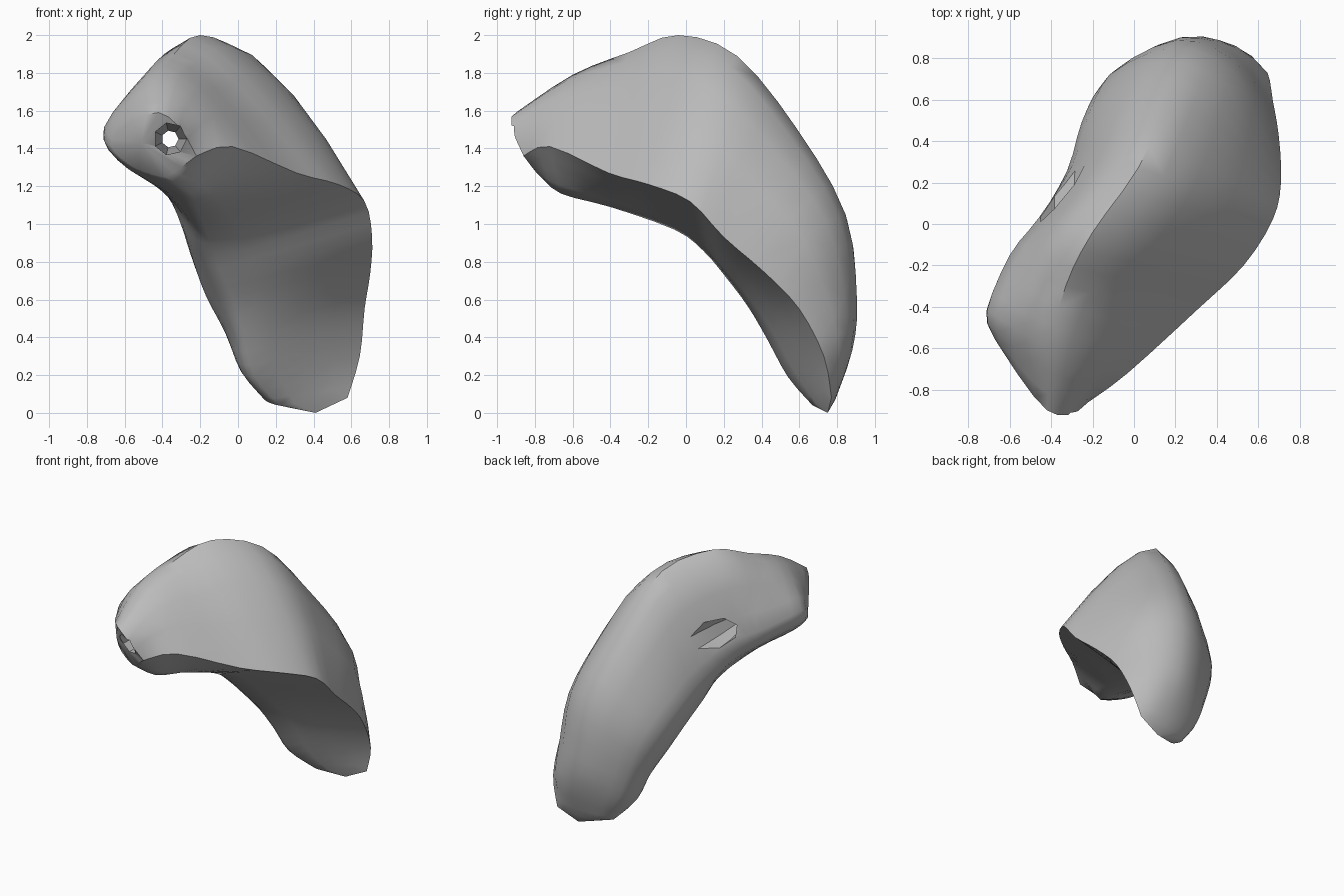
import bpy, bmesh, math
from mathutils import Vector

if "Cube" in bpy.data.objects:
    bpy.data.objects.remove(bpy.data.objects["Cube"])

# Stone colour
stone = bpy.data.materials.new("stone_grey")
stone.diffuse_color = (0.5, 0.5, 0.5, 1)
stone.use_nodes = True
stone.node_tree.nodes["Principled BSDF"].inputs["Base Color"].default_value = stone.diffuse_color

# Long guide lines of the stone, each from the front end to the lower tip
RIDGE = [(-.42, -.90, 1.59), (-.40, -.60, 1.79), (-.33, -.30, 1.91), (-.20, -.04, 2.0), (.02, .27, 1.89),
         (.16, .59, 1.50), (.28, .845, 1.05), (.32, .905, .60), (.36, .88, .33), (.38, .79, .07)]
RIM = [(-.22, -.86, 1.36), (-.03, -.72, 1.41), (.31, -.41, 1.27), (.53, -.20, 1.21), (.67, .02, 1.12),
       (.71, .20, .93), (.70, .42, .74), (.67, .60, .55), (.645, .73, .30), (.58, .77, .08)]
UNDER = [(-.38, -.77, 1.25), (-.25, -.66, 1.16), (-.22, -.40, 1.09), (-.17, -.06, .97), (-.13, .09, .86),
         (-.08, .21, .72), (-.01, .33, .56), (.04, .43, .39), (.09, .54, .19), (.22, .67, .04)]
LOWER = [(-.57, -.67, 1.31), (-.58, -.50, 1.29), (-.46, -.25, 1.22), (-.33, .0, 1.10), (-.28, .17, .95),
         (-.235, .34, .80), (-.17, .48, .62), (-.06, .56, .41), (.015, .61, .22), (.14, .70, .07)]
FLANK = [(-.67, -.56, 1.45), (-.71, -.42, 1.51), (-.60, -.15, 1.45), (-.46, .03, 1.38), (-.30, .28, 1.23),
         (-.22, .53, 1.03), (-.12, .72, .78), (-.01, .77, .45), (.08, .77, .23), (.22, .76, .07)]
STEPS = 3   # rings per span
SIDE = 4    # points per side


def hermite(a, b, ma, mb, t):
    return (a * (2*t**3 - 3*t**2 + 1) + ma * (t**3 - 2*t**2 + t)
            + b * (3*t**2 - 2*t**3) + mb * (t**3 - t**2))


def rail(coords):
    """Smooth path through the points."""
    points = [Vector(c) for c in coords]
    n, out = len(points), []
    tan = [(points[min(i+1, n-1)] - points[max(i-1, 0)]) / 2 for i in range(n)]
    for i in range(n - 1):
        out += [hermite(points[i], points[i+1], tan[i], tan[i+1], k / STEPS) for k in range(STEPS)]
    return out + [points[-1]]


def ring(ridge, rim, under, lower, flank, bulge):
    """Rounded closed section with one sharp corner at the rim."""
    mu, ml = (lower - rim) * .2, (flank - under) / 2
    mf, mt = (ridge - lower) / 2, (rim - flank) * .45
    swell = (ridge - (rim + flank) / 2) * bulge
    spans = [(under, lower, mu, ml), (lower, flank, ml, mf), (flank, ridge, mf, mt),
             (ridge, rim, mt, 2 * (rim - ridge) - mt - swell),
             (rim, under, (under - rim) * .9, (under - rim) * .5 + mu)]
    return [hermite(*s, k / SIDE) for s in spans for k in range(SIDE)]


def loft(name, rings, start, end):
    bm = bmesh.new()
    loops = [[bm.verts.new(p) for p in r] for r in rings]
    n = len(loops[0])
    for a, b in zip(loops, loops[1:]):
        for i in range(n):
            j = (i + 1) % n
            bm.faces.new((a[i], a[j], b[j], b[i]))
    for loop, tip in ((loops[0], start), (loops[-1], end)):
        c = bm.verts.new(tip)
        for i in range(n):
            bm.faces.new((loop[i], loop[(i + 1) % n], c))
    bmesh.ops.triangulate(bm, faces=bm.faces[:])
    bmesh.ops.recalc_face_normals(bm, faces=bm.faces[:])
    me = bpy.data.meshes.new(name)
    bm.to_mesh(me)
    bm.free()
    ob = bpy.data.objects.new(name, me)
    bpy.context.collection.objects.link(ob)
    me.materials.append(stone)
    return ob


# Curved stone body, rounder towards the lower end
rails = [rail(line) for line in (RIDGE, RIM, UNDER, LOWER, FLANK)]
rings = []
for i, pts in enumerate(zip(*rails)):
    f = i / (len(rails[0]) - 1)
    rings.append(ring(*pts, min(1, max(0, (f - .45) / .2)) * 1.1))
body = loft("curved_stone", rings, (-.51, -.78, 1.43), (.41, .75, 0))

# Hole through the front end: wide mouths, narrow throat
HOLE = [(-1.1, .09), (-.75, .085), (-.45, .045), (-.25, .05), (0, .1), (.4, .13)]
hole_rings = [[Vector((-.36 + r * math.cos(a), y, 1.45 + r * math.sin(a)))
               for a in (math.tau * k / 7 for k in range(7))] for y, r in HOLE]
cutter = loft("hole_cutter", hole_rings, (-.36, -1.1, 1.45), (-.36, .4, 1.45))
cutter.hide_render = True

bpy.context.view_layer.objects.active = body
body.select_set(True)
mod = body.modifiers.new("hole", 'BOOLEAN')
mod.operation = 'DIFFERENCE'
mod.solver = 'EXACT'
mod.object = cutter
bpy.ops.object.modifier_apply(modifier=mod.name)
bpy.data.objects.remove(cutter)

# Smooth surface with crisp rim
bpy.ops.object.shade_smooth_by_angle(angle=math.radians(45))
